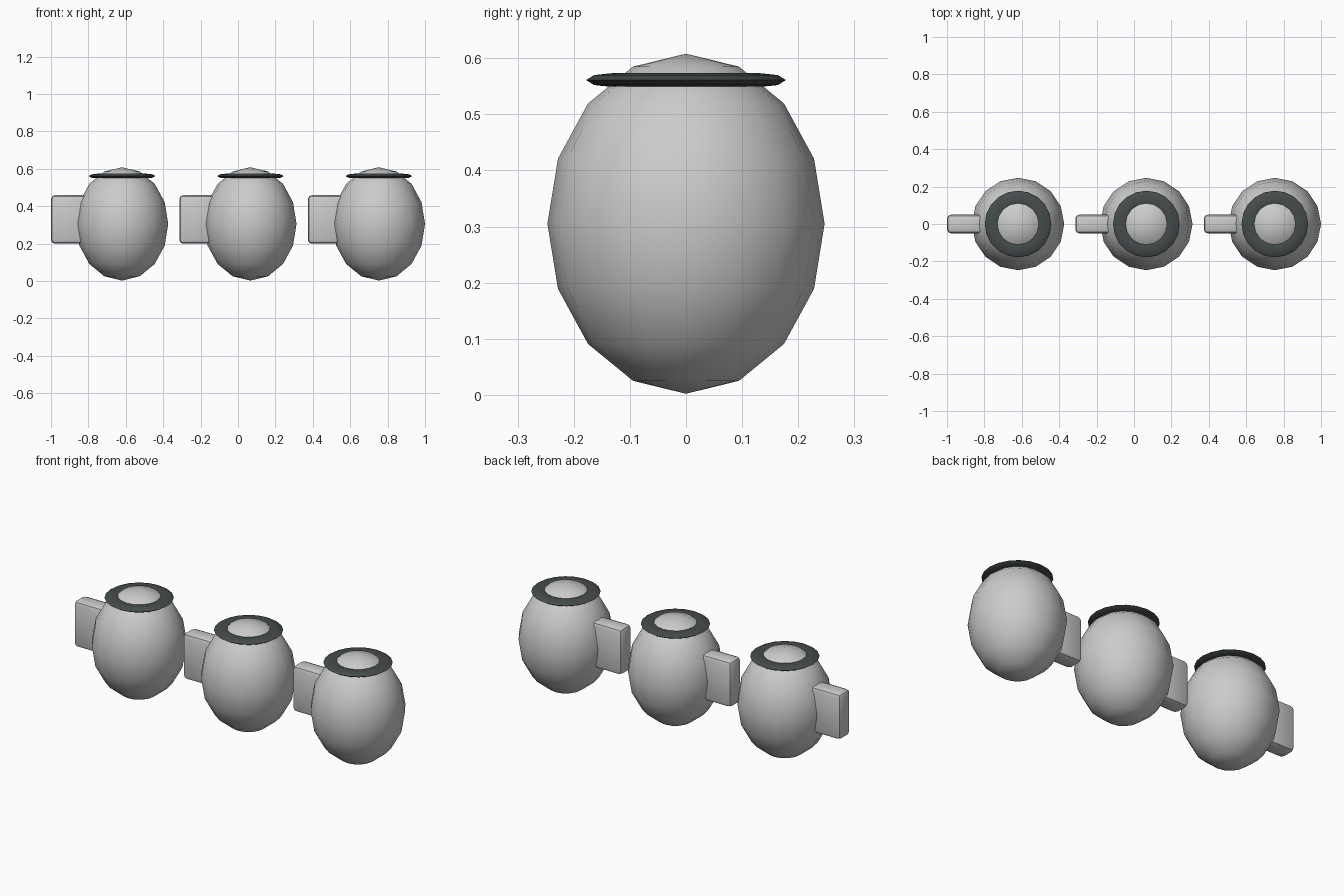
import bpy, bmesh, math

if "Cube" in bpy.data.objects:
    bpy.data.objects.remove(bpy.data.objects["Cube"])

dark = bpy.data.materials.new("dark_rim")
dark.diffuse_color = (0.06, 0.07, 0.07, 1)
dark.use_nodes = True
dark.node_tree.nodes["Principled BSDF"].inputs["Base Color"].default_value = dark.diffuse_color


def finish(name, bm, loc, mat=None, angle=45):
    me = bpy.data.meshes.new(name)
    bmesh.ops.recalc_face_normals(bm, faces=bm.faces)
    bm.to_mesh(me)
    bm.free()
    ob = bpy.data.objects.new(name, me)
    bpy.context.collection.objects.link(ob)
    ob.location = loc
    if mat:
        me.materials.append(mat)
    bpy.ops.object.select_all(action='DESELECT')
    ob.select_set(True)
    bpy.context.view_layer.objects.active = ob
    bpy.ops.object.shade_smooth_by_angle(angle=math.radians(angle))
    return ob


def pot_body(x):
    bm = bmesh.new()
    bmesh.ops.create_uvsphere(bm, u_segments=16, v_segments=8, radius=1)
    bmesh.ops.scale(bm, vec=(0.247, 0.247, 0.303), verts=bm.verts)
    finish("body", bm, (x, 0, 0.305))


def rim(x, major=0.13, minor=0.048, flat=0.0125, n=20, m=8):
    # flattened torus
    bm = bmesh.new()
    rings = []
    for i in range(n):
        a = 2 * math.pi * i / n
        ring = []
        for j in range(m):
            b = 2 * math.pi * j / m
            r = major + minor * math.cos(b)
            ring.append(bm.verts.new((r * math.cos(a), r * math.sin(a), flat * math.sin(b))))
        rings.append(ring)
    for i in range(n):
        p, q = rings[i], rings[(i + 1) % n]
        for j in range(m):
            k = (j + 1) % m
            bm.faces.new((p[j], q[j], q[k], p[k]))
    finish("rim", bm, (x, 0, 0.561), dark)


def handle(x):
    # rounded block sunk into the side of the body
    bm = bmesh.new()
    bmesh.ops.create_cube(bm, size=1)
    bmesh.ops.scale(bm, vec=(0.19, 0.1, 0.26), verts=bm.verts)
    bmesh.ops.bevel(bm, geom=bm.edges[:], offset=0.022, segments=2,
                    profile=0.5, affect='EDGES')
    finish("handle", bm, (x - 0.285 + 0.0, 0, 0.329), angle=30)


# row of three pots
for x in (-0.62, 0.066, 0.753):
    pot_body(x)
    rim(x)
    handle(x)
